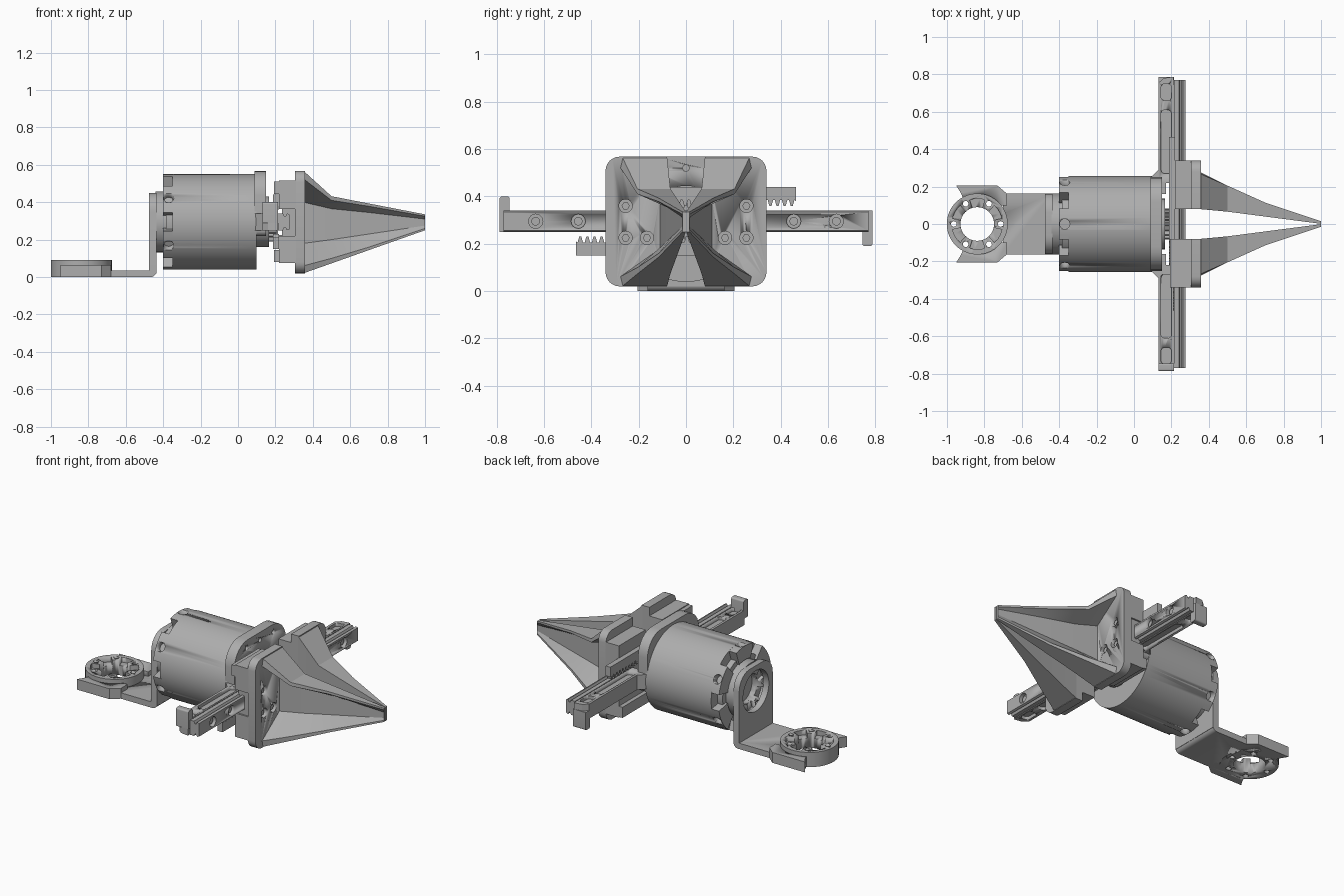
import bpy, bmesh
from math import pi, sin, cos, radians
from mathutils import Matrix, Vector

cube = bpy.data.objects.get("Cube")
if cube:
    bpy.data.objects.remove(cube)

MID = 0.295  # height of the main axis

grey = bpy.data.materials.new("machined grey")
grey.diffuse_color = (0.42, 0.42, 0.42, 1)
grey.use_nodes = True
grey.node_tree.nodes["Principled BSDF"].inputs["Base Color"].default_value = (0.42, 0.42, 0.42, 1)


def place(axis, p, d):
    """2D point p at depth d along an axis."""
    u, v = p
    return {"x": (d, u, v), "y": (u, d, v), "z": (u, v, d)}[axis]


def loft(name, axis, sections):
    """Closed solid through matching 2D sections given as (depth, points)."""
    bm = bmesh.new()
    rings = [[bm.verts.new(place(axis, p, d)) for p in pts] for d, pts in sections]
    n = len(rings[0])
    for a, b in zip(rings, rings[1:]):
        for i in range(n):
            j = (i + 1) % n
            bm.faces.new((a[i], a[j], b[j], b[i]))
    bm.faces.new(rings[0])
    bm.faces.new(rings[-1])
    bmesh.ops.recalc_face_normals(bm, faces=bm.faces)
    mesh = bpy.data.meshes.new(name)
    bm.to_mesh(mesh)
    bm.free()
    mesh.materials.append(grey)
    ob = bpy.data.objects.new(name, mesh)
    bpy.context.collection.objects.link(ob)
    select(ob)
    bpy.ops.object.shade_smooth_by_angle(angle=radians(30))
    return ob


def select(ob):
    bpy.ops.object.select_all(action="DESELECT")
    ob.select_set(True)
    bpy.context.view_layer.objects.active = ob


def prism(name, axis, pts, a, b):
    return loft(name, axis, [(a, pts), (b, pts)])


def circle(c, r, n=32):
    return [(c[0] + r * cos(2 * pi * i / n), c[1] + r * sin(2 * pi * i / n)) for i in range(n)]


def sector(c, r0, r1, mid, half, n=6):
    """Piece of a ring around angle mid."""
    arc = [mid + half * (2 * i / n - 1) for i in range(n + 1)]
    return ([(c[0] + r1 * cos(t), c[1] + r1 * sin(t)) for t in arc]
            + [(c[0] + r0 * cos(t), c[1] + r0 * sin(t)) for t in reversed(arc)])


def rrect(u0, u1, v0, v1, radii):
    """Rectangle with rounded corners: low-left, low-right, up-right, up-left."""
    pts = []
    corners = [(u0, v0, 1, 1), (u1, v0, -1, 1), (u1, v1, -1, -1), (u0, v1, 1, -1)]
    for k, ((u, v, su, sv), r) in enumerate(zip(corners, radii)):
        if r == 0:
            pts.append((u, v))
            continue
        for i in range(7):
            t = pi + k * pi / 2 + i * pi / 12
            pts.append((u + su * r + r * cos(t), v + sv * r + r * sin(t)))
    return pts


def box(name, x, y, z):
    return prism(name, "z", rrect(*x, *y, (0, 0, 0, 0)), *z)


def cut(ob, *cutters):
    """Subtract cutters from a part."""
    for c in cutters:
        c.hide_render = True
        m = ob.modifiers.new("cut", "BOOLEAN")
        m.operation, m.solver, m.object = "DIFFERENCE", "EXACT", c
        select(ob)
        bpy.ops.object.modifier_apply(modifier=m.name)
        bpy.data.objects.remove(c)
    return ob


def twin(ob):
    """Copy turned half a turn about the main axis."""
    c = ob.copy()
    c.name = "opposite_" + ob.name
    c.matrix_world = Matrix.Translation((0, 0, 2 * MID)) @ Matrix.Rotation(pi, 4, "X")
    bpy.context.collection.objects.link(c)


def hub(name, axis, c, lo, hi, pocket):
    """Mounting ring with bolt holes and pockets between them."""
    ob = prism(name, axis, circle(c, 0.163, 64), lo, hi)
    cutters = [prism("bore", axis, circle(c, 0.09, 48), lo - 0.1, hi + 0.1)]
    for i in range(6):
        t = i * pi / 3
        p = (c[0] + 0.125 * cos(t), c[1] + 0.125 * sin(t))
        cutters.append(prism("bolt_hole", axis, circle(p, 0.015, 16), lo - 0.1, hi + 0.1))
        cutters.append(prism("pocket", axis, sector(c, 0.08, 0.135, t + pi / 6, 0.3), *pocket))
    return cut(ob, *cutters)


# Motor housing with six rear lobes and radial screw holes
AX = (0, MID)
housing = prism("motor_housing", "x", circle(AX, 0.256, 96), -0.35, 0.10)
prism("rear_cover", "x", circle(AX, 0.195, 64), -0.385, -0.34)
for i in range(6):
    t = pi / 2 + i * pi / 3
    lobe = prism("rear_lobe", "x", sector(AX, 0.17, 0.256, t, 0.33), -0.40, -0.345)
    hole = prism("screw_hole", "z", circle((-0.37, 0), 0.027, 20), 0.215, 0.3)
    hole.matrix_world = Matrix.Translation((0, 0, MID)) @ Matrix.Rotation(t - pi / 2, 4, "X")
    bpy.context.view_layer.update()
    copy = hole.copy()
    bpy.context.collection.objects.link(copy)
    cut(lobe, hole)
    cut(housing, copy)

# Rear hub and angled bracket
hub("rear_hub", "x", AX, -0.44, -0.38, (-0.5, -0.42))
upright = prism("bracket_upright", "x", rrect(-0.163, 0.163, 0.02, 0.45, (0, 0, 0.1, 0.1)), -0.475, -0.437)
cut(upright, prism("bore", "x", circle(AX, 0.125, 48), -0.6, -0.4))
foot = prism("bracket_foot", "y", rrect(-0.70, -0.437, 0, 0.036, (0, 0.03, 0, 0)), -0.163, 0.163)
BASE = (-0.838, 0)
hub("base_hub", "z", BASE, 0, 0.09, (0.06, 0.2))
for s in (-1, 1):
    wing = [(-0.95, 0.205), (-0.73, 0.205), (-0.68, 0.163), (-0.68, 0.1), (-0.90, 0.1), (-0.925, 0.165)]
    cut(prism("bracket_wing", "z", [(x, s * y) for x, y in wing], 0, 0.064),
        prism("clearance", "z", circle(BASE, 0.15, 48), -0.1, 0.2))
cut(foot, prism("clearance", "z", circle(BASE, 0.15, 48), -0.1, 0.2))

# Front flange, output hub and pinion
flange = prism("front_flange", "x", rrect(-0.25, 0.25, 0.22, 0.568, (0.03, 0.03, 0.13, 0.13)), 0.087, 0.15)
cut(flange, prism("opening", "x", circle(AX, 0.15, 64), 0.101, 0.3),
    *[prism("flange_hole", "x", circle((y, 0.52), 0.014, 16), 0.12, 0.3) for y in (-0.13, 0, 0.13)])
prism("output_hub", "x", circle(AX, 0.135, 48), 0.09, 0.165)
teeth = 16
gear = []
for i in range(teeth):
    for k, r in ((-0.3, 0.06), (-0.14, 0.083), (0.14, 0.083), (0.3, 0.06)):
        t = 2 * pi * (i + k) / teeth
        gear.append((r * cos(t), MID + r * sin(t)))
prism("pinion", "x", gear, 0.16, 0.205)

# Linear rail with grooved sides and screw holes
rail_pts = [(0.215, 0.25), (0.24, 0.25), (0.247, 0.264), (0.255, 0.264), (0.262, 0.25), (0.275, 0.255)]
rail_pts += [(x, 2 * MID - z) for x, z in reversed(rail_pts)]
rail = prism("linear_rail", "y", rail_pts, -0.77, 0.77)
for y in (-0.635, -0.455, 0.455, 0.635):
    cut(rail, prism("counterbore", "x", circle((y, MID), 0.03, 24), 0.25, 0.3))
    prism("rail_screw", "x", circle((y, MID), 0.018, 16), 0.24, 0.262)

# Rail support arms with pockets and hooked end stops
arm = prism("support_arm", "z", [(0.13, 0.22), (0.21, 0.22), (0.21, 0.787), (0.16, 0.78), (0.13, 0.755)], 0.25, 0.34)
for y0, y1 in ((0.27, 0.61), (0.66, 0.75)):
    pocket = rrect(0.145, 0.2, y0, y1, (0.02,) * 4)
    cut(arm, prism("pocket", "z", pocket, 0.32, 0.4), prism("pocket", "z", pocket, 0.2, 0.27))
twin(arm)
twin(prism("end_stop", "x", rrect(0.745, 0.787, 0.19, 0.30, (0.01, 0.01, 0, 0)), 0.13, 0.215))
twin(prism("arm_gusset", "z", [(0.09, 0.16), (0.17, 0.16), (0.17, 0.25), (0.13, 0.29), (0.09, 0.25)], 0.25, 0.34))

# Racks driven by the pinion
rack = [(0.465, 0.38), (0.465, 0.44), (-0.08, 0.44), (-0.08, 0.38)]
for i in range(18):
    y = -0.075 + i * 0.03
    rack += [(y, 0.385), (y + 0.007, 0.36), (y + 0.016, 0.36), (y + 0.023, 0.385)]
twin(prism("gear_rack", "x", rack, 0.188, 0.22))

# Jaw carriages around the rail
twin(box("carriage_upper", (0.218, 0.31), (0.08, 0.34), (0.37, 0.515)))
twin(box("carriage_lower", (0.218, 0.31), (0.08, 0.34), (0.075, 0.225)))
twin(box("carriage_hook", (0.193, 0.23), (0.08, 0.34), (0.08, 0.145)))
twin(box("slide_block", (0.235, 0.31), (0.09, 0.33), (0.22, 0.375)))

# Mirrored jaws: mounting plate with bolts, and a channel-shaped tapering finger
root = [(0.08, 0.568), (0.27, 0.568), (0.28, 0.525), (0.11, 0.40),
        (0.11, 0.18), (0.28, 0.06), (0.27, 0.02), (0.08, 0.02)]
knee = [(0.066, 0.432), (0.205, 0.432), (0.205, 0.41), (0.092, 0.365),
        (0.092, 0.2), (0.205, 0.1), (0.205, 0.073), (0.066, 0.073)]
middle = [(0.04, 0.393), (0.115, 0.393), (0.115, 0.378), (0.06, 0.345),
          (0.06, 0.23), (0.115, 0.16), (0.115, 0.144), (0.04, 0.144)]
tip = [(0.001, 0.335), (0.015, 0.335), (0.015, 0.325), (0.014, 0.31),
       (0.014, 0.275), (0.015, 0.26), (0.015, 0.25), (0.001, 0.25)]
for s, side in ((1, "left"), (-1, "right")):
    def flip(pts):
        return [(s * y, z) for y, z in pts]
    plate = prism(side + "_jaw_plate", "x",
                  flip(rrect(0.08, 0.34, 0.02, 0.568, (0, 0.06, 0.06, 0))), 0.305, 0.357)
    for y, z in ((0.255, 0.36), (0.255, 0.225), (0.165, 0.225)):
        cut(plate, prism("counterbore", "x", circle((s * y, z), 0.028, 24), 0.33, 0.4))
        prism(side + "_jaw_bolt", "x", circle((s * y, z), 0.017, 6), 0.32, 0.345)
    loft(side + "_finger", "x",
         [(d, flip(p)) for d, p in ((0.35, root), (0.5, knee), (0.7, middle), (1.0, tip))])
